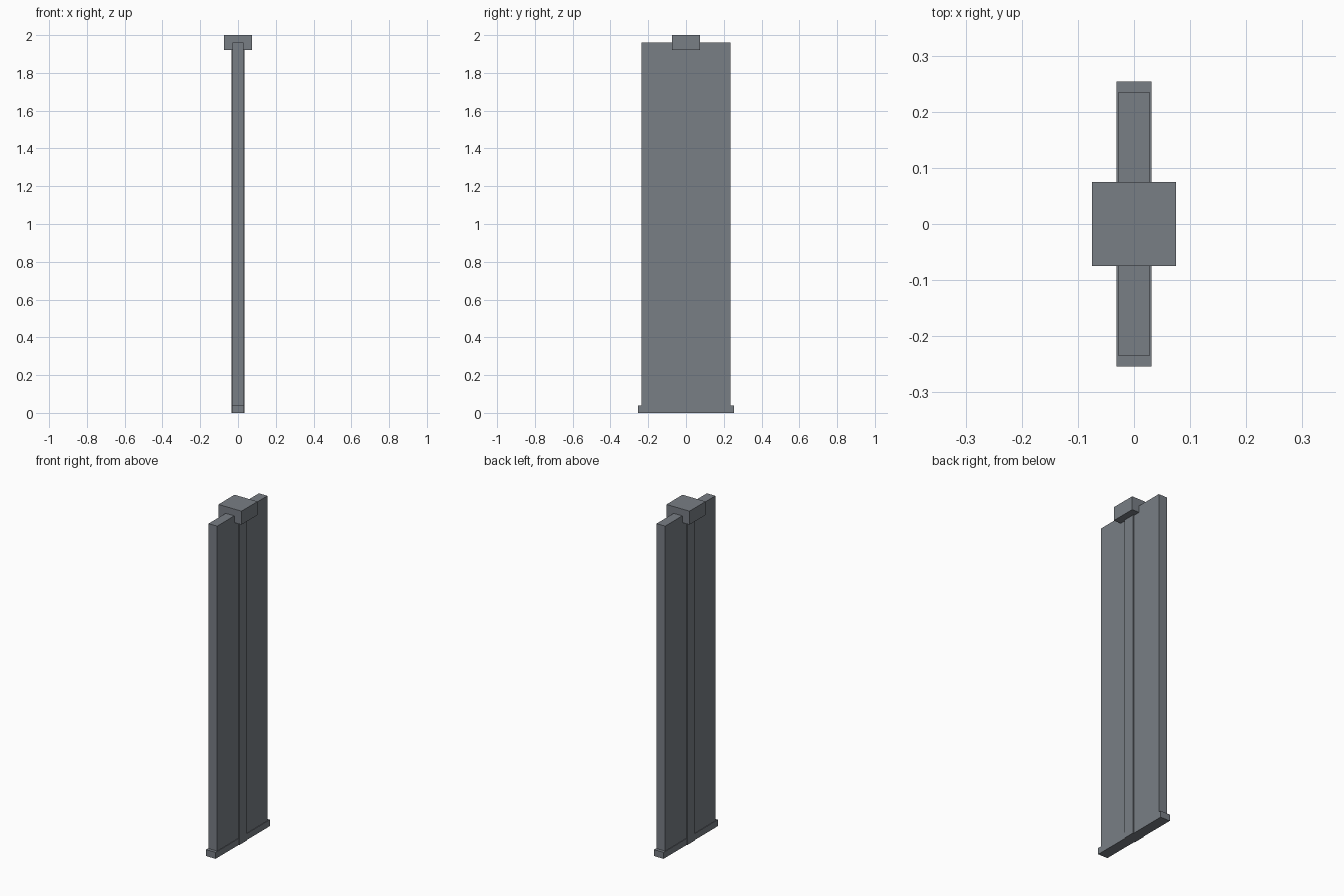
import bpy

if "Cube" in bpy.data.objects:
    bpy.data.objects.remove(bpy.data.objects["Cube"])

# Single steel grey finish
steel = bpy.data.materials.new("steel_grey")
steel.diffuse_color = (0.19, 0.21, 0.235, 1.0)
steel.use_nodes = True
steel.node_tree.nodes["Principled BSDF"].inputs["Base Color"].default_value = steel.diffuse_color


def box(name, half_x, half_y, z0, z1):
    """Axis-aligned block centred on x = y = 0 between two heights."""
    bpy.ops.mesh.primitive_cube_add(size=1, location=(0, 0, (z0 + z1) / 2))
    ob = bpy.context.object
    ob.name = name
    ob.scale = (2 * half_x, 2 * half_y, z1 - z0)
    bpy.ops.object.transform_apply(location=True, rotation=False, scale=True)
    ob.data.materials.append(steel)
    return ob


# Tall thin panel
box("panel", 0.028, 0.235, 0.02, 1.96)
# Foot rail along the bottom
box("base_rail", 0.031, 0.254, 0.0, 0.038)
# Slim post running up the middle, slightly proud of the panel
box("centre_post", 0.035, 0.035, 0.0, 1.95)
# Square cap on top of the post
box("top_cap", 0.075, 0.075, 1.92, 2.0)
